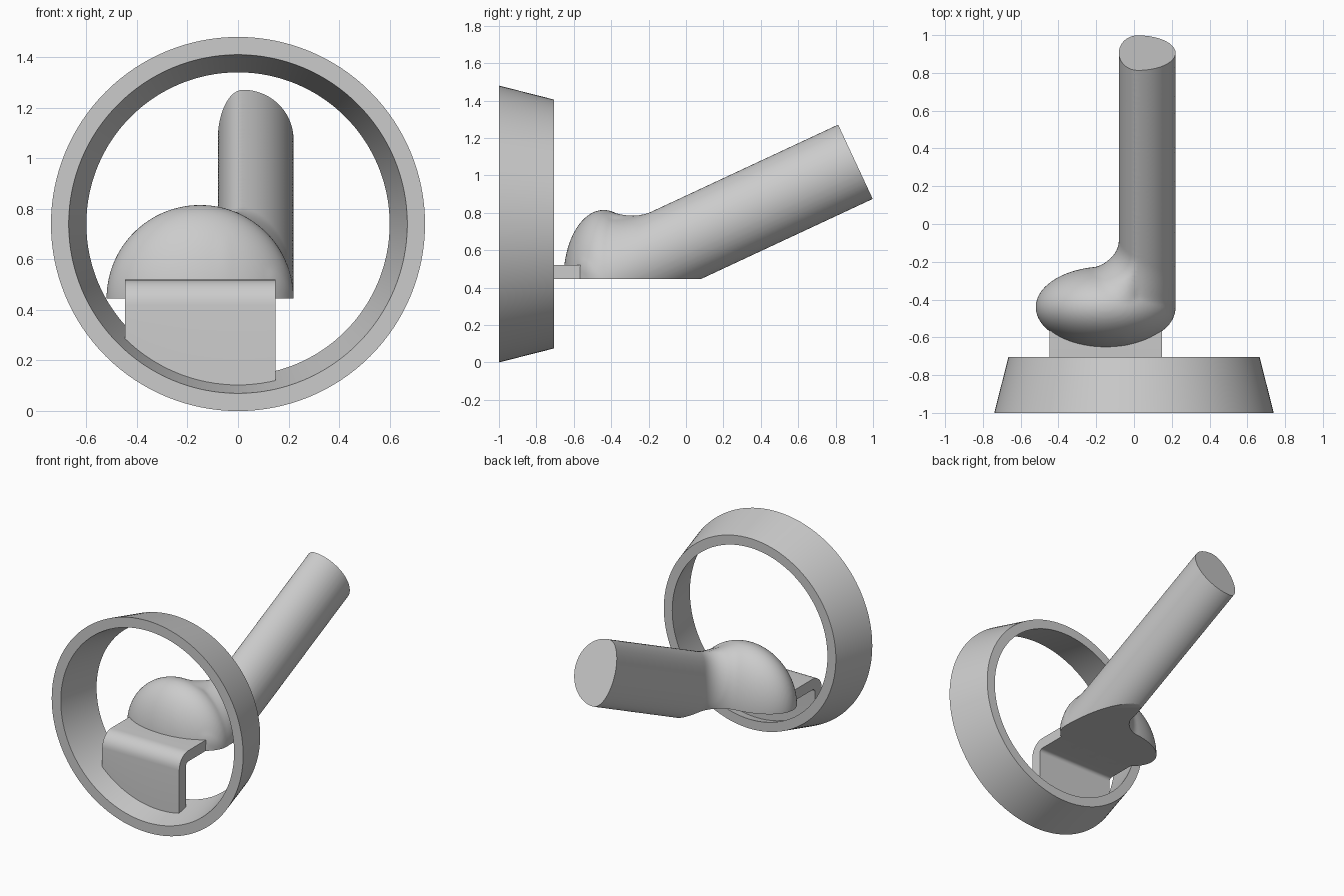
import bpy, bmesh, math
from mathutils import Vector

if "Cube" in bpy.data.objects:
    bpy.data.objects.remove(bpy.data.objects["Cube"])

BASE = 0.445                                  # height of the flat underside
HUB = Vector((-0.15, -0.44, BASE))            # dome centre
DOME_R = Vector((0.37, 0.215, 0.37))
ANG = math.radians(25)
T = Vector((0, math.cos(ANG), math.sin(ANG)))    # along the arm
V = Vector((0, -math.sin(ANG), math.cos(ANG)))   # across the arm
ARM0 = Vector((0.02, -0.44, BASE))
ARM_LEN, ARM_RV, FILLET = 1.485, 0.219, 0.16
RING_Z = 0.74


def finish(name, bm, angle=35):
    bmesh.ops.recalc_face_normals(bm, faces=bm.faces[:])
    me = bpy.data.meshes.new(name)
    bm.to_mesh(me)
    bm.free()
    ob = bpy.data.objects.new(name, me)
    bpy.context.collection.objects.link(ob)
    bpy.ops.object.select_all(action='DESELECT')
    ob.select_set(True)
    bpy.context.view_layer.objects.active = ob
    bpy.ops.object.shade_smooth_by_angle(angle=math.radians(angle))
    return ob


def loft(bm, loops, closed):
    rows = [[bm.verts.new(p) for p in lp] for lp in loops]
    n = len(rows[0])
    for i in range(len(rows) if closed else len(rows) - 1):
        a, b = rows[i], rows[(i + 1) % len(rows)]
        for j in range(n):
            bm.faces.new((a[j], a[(j + 1) % n], b[(j + 1) % n], b[j]))
    if not closed:
        bm.faces.new(rows[0])
        bm.faces.new(rows[-1])


# Tapered ring around the y axis, with slightly rounded rims
profile = [(0.74, -1.0), (0.665, -0.705), (0.60, -0.705), (0.67, -1.0)]
bm = bmesh.new()
loops = []
for i in range(128):
    a = math.tau * i / 128
    loops.append([(r * math.cos(a), y, RING_Z + r * math.sin(a)) for r, y in profile])
loft(bm, loops, True)
rims = [e for e in bm.edges if len(e.link_faces) == 2 and e.calc_face_angle(0) > 0.8]
bmesh.ops.bevel(bm, geom=rims, offset=0.012, segments=3, profile=0.5, affect='EDGES')
finish("ring", bm)

# Bent bracket: L profile swept in x, its foot following the ring's inside
front, back, thick, top = -0.86, -0.53, 0.075, 0.52


def bend(cy, cz, r):
    return [(cy - r * math.cos(k * math.pi / 16), cz + r * math.sin(k * math.pi / 16))
            for k in range(9)]


loops = []
for i in range(25):
    x = -0.4475 + 0.595 * i / 24
    foot = RING_Z - math.sqrt(0.655 ** 2 - x * x)
    outer = bend(front + 0.10, top - 0.10, 0.10)
    inner = bend(front + 0.10, top - 0.10, 0.10 - thick)
    pts = [(front, foot)] + outer + [(back, top), (back, top - thick)]
    pts += inner[::-1] + [(front + thick, foot)]
    loops.append([(x, y, z) for y, z in pts])
bm = bmesh.new()
loft(bm, loops, False)
finish("bracket", bm)


# Dome and arm blended with a fillet: distance and normal of a quadric
def quadric(p, r):
    k = Vector([c / s for c, s in zip(p, r)]).length
    g = Vector([c / (s * s) for c, s in zip(p, r)])
    m = max(g.length, 1e-6)
    return k * (k - 1) / m, g / m


def arm_half(x):
    return 0.10 if x < 0 else 0.20


def body_field(p):
    a, na = quadric(p - HUB, DOME_R)
    d = p - ARM0
    t = d.dot(T)
    b, n = quadric(Vector((d.x, d.dot(V), min(t, 0))), (arm_half(d.x), ARM_RV, 0.15))
    nb = Vector((n.x, 0, 0)) + V * n.y + T * n.z
    r = FILLET * min(1, max(0, 1 - na.dot(nb)))
    if a < r and b < r:
        u, v = r - a, r - b
        return r - math.hypot(u, v), (na * u + nb * v).normalized()
    return (a, na) if a < b else (b, nb)


# Rough union of both solids, voxel remeshed
bm = bmesh.new()
dome = bmesh.ops.create_uvsphere(bm, u_segments=48, v_segments=24, radius=1)["verts"]
for v in dome:
    v.co = HUB + Vector([c * s for c, s in zip(v.co, DOME_R)])
loops = []
for t in (-0.02, ARM_LEN + 0.08):
    lp = []
    for i in range(64):
        c, s = math.cos(math.tau * i / 64), math.sin(math.tau * i / 64)
        lp.append(ARM0 + T * t + V * (ARM_RV * s) + Vector((c * arm_half(c), 0, 0)))
    loops.append(lp)
loft(bm, loops, False)
rough = finish("body_rough", bm)
mod = rough.modifiers.new("remesh", 'REMESH')
mod.mode, mod.voxel_size = 'VOXEL', 0.014
me = rough.evaluated_get(bpy.context.evaluated_depsgraph_get()).to_mesh()
bm = bmesh.new()
bm.from_mesh(me)
bpy.data.objects.remove(rough)

# Pull onto the blended surface, leaving the spare arm tip alone
for v in bm.verts:
    if (v.co - ARM0).dot(T) < ARM_LEN + 0.055:
        for _ in range(6):
            f, n = body_field(v.co)
            v.co -= n * max(-0.05, min(0.05, f))

# Flat underside and flat arm end
for co, no in ((Vector((0, 0, BASE)), Vector((0, 0, -1))), (ARM0 + T * ARM_LEN, T)):
    res = bmesh.ops.bisect_plane(bm, geom=bm.verts[:] + bm.edges[:] + bm.faces[:],
                                 dist=1e-5, plane_co=co, plane_no=no, clear_outer=True)
    rim = [e for e in res["geom_cut"] if isinstance(e, bmesh.types.BMEdge) and e.is_boundary]
    bmesh.ops.holes_fill(bm, edges=rim, sides=0)
finish("dome_and_arm", bm)
